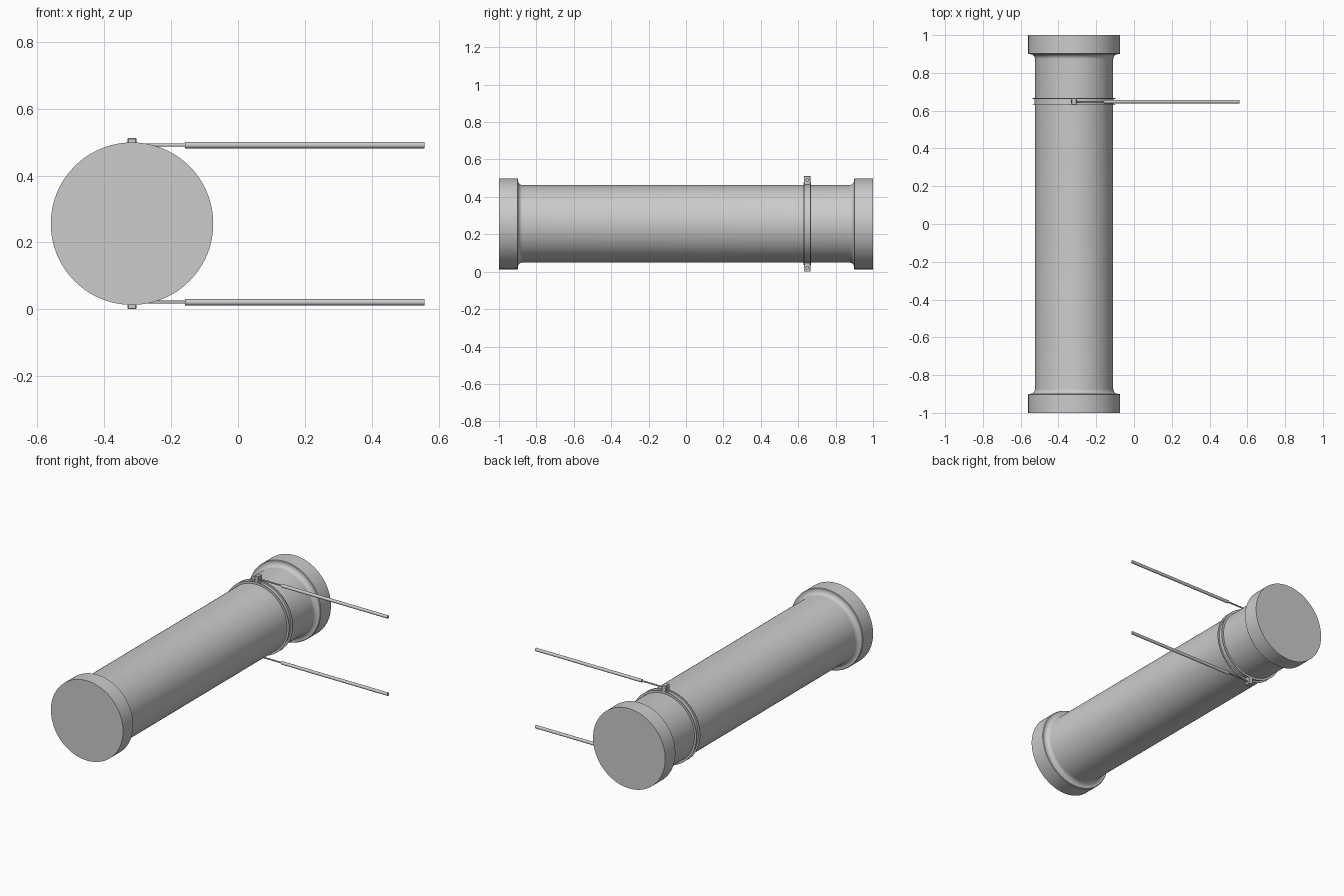
import bpy, bmesh, math
from mathutils import Matrix

if "Cube" in bpy.data.objects:
    bpy.data.objects.remove(bpy.data.objects["Cube"])

CX, CZ = -0.317, 0.256      # axis of the tube
BAND_Y = 0.648              # position of the clamp band


def make_object(name, bm, smooth=True):
    bmesh.ops.recalc_face_normals(bm, faces=bm.faces)
    mesh = bpy.data.meshes.new(name)
    bm.to_mesh(mesh)
    bm.free()
    ob = bpy.data.objects.new(name, mesh)
    bpy.context.collection.objects.link(ob)
    bpy.context.view_layer.objects.active = ob
    ob.select_set(True)
    if smooth:
        bpy.ops.object.shade_smooth_by_angle(angle=math.radians(30))
    ob.select_set(False)
    return ob


def lathe(name, profile, origin, axis='Y', steps=96, closed=False):
    """Revolve (radius, along) points; flat caps unless the profile is closed."""
    bm = bmesh.new()
    rings = []
    for r, a in profile:
        ring = []
        for i in range(steps):
            t = 2 * math.pi * i / steps
            c, s = r * math.cos(t), r * math.sin(t)
            p = (c, a, s) if axis == 'Y' else (a, c, s)
            ring.append(bm.verts.new([p[k] + origin[k] for k in range(3)]))
        rings.append(ring)
    pairs = list(zip(rings, rings[1:]))
    if closed:
        pairs.append((rings[-1], rings[0]))
    else:
        bm.faces.new(rings[0])
        bm.faces.new(rings[-1])
    for a, b in pairs:
        for i in range(steps):
            j = (i + 1) % steps
            bm.faces.new((a[i], a[j], b[j], b[i]))
    return make_object(name, bm)


# Tube with a collar at each end and a rounded fillet behind each collar
R, COLLAR, F = 0.207, 0.243, 0.026
half = [(COLLAR, 1.0), (COLLAR, 0.902), (COLLAR - 0.003, 0.899)]
for i in range(9):
    t = math.pi / 2 * i / 8
    half.append((R + F * (1 - math.sin(t)), 0.899 - F * (1 - math.cos(t))))
profile = half + [(r, -y) for r, y in reversed(half)]
lathe("tube", profile, (CX, 0, CZ))

# Channel-shaped clamp band with two thin raised rims
W, T, RIM, BASE = 0.019, 0.004, 0.220, 0.2095
band = [(R - 0.004, -W), (RIM, -W), (RIM, -W + T), (BASE, -W + T),
        (BASE, W - T), (RIM, W - T), (RIM, W), (R - 0.004, W)]
lathe("clamp_band", band, (CX, BAND_Y, CZ), closed=True)

# Upper and lower lugs, each holding a rod
for side, label in ((1, "upper"), (-1, "lower")):
    bm = bmesh.new()
    lug_mid = CZ + side * 0.231
    bmesh.ops.create_cube(bm, size=1, matrix=Matrix.Translation((CX, BAND_Y, lug_mid))
                          @ Matrix.Diagonal((0.026, 0.036, 0.050, 1)))
    bmesh.ops.bevel(bm, geom=bm.edges[:], offset=0.002, segments=1, affect='EDGES')
    make_object(label + "_lug", bm, smooth=False)

    z = CZ + side * 0.235
    lathe(label + "_pin", [(0.0075, CX - 0.016), (0.0075, CX + 0.016)],
          (0, BAND_Y, z), 'X', 20)
    lathe(label + "_thin_rod", [(0.0045, CX), (0.0045, -0.155)],
          (0, BAND_Y, z), 'X', 20)
    lathe(label + "_rod", [(0.0095, -0.159), (0.0095, 0.558)],
          (0, BAND_Y, z), 'X', 24)
